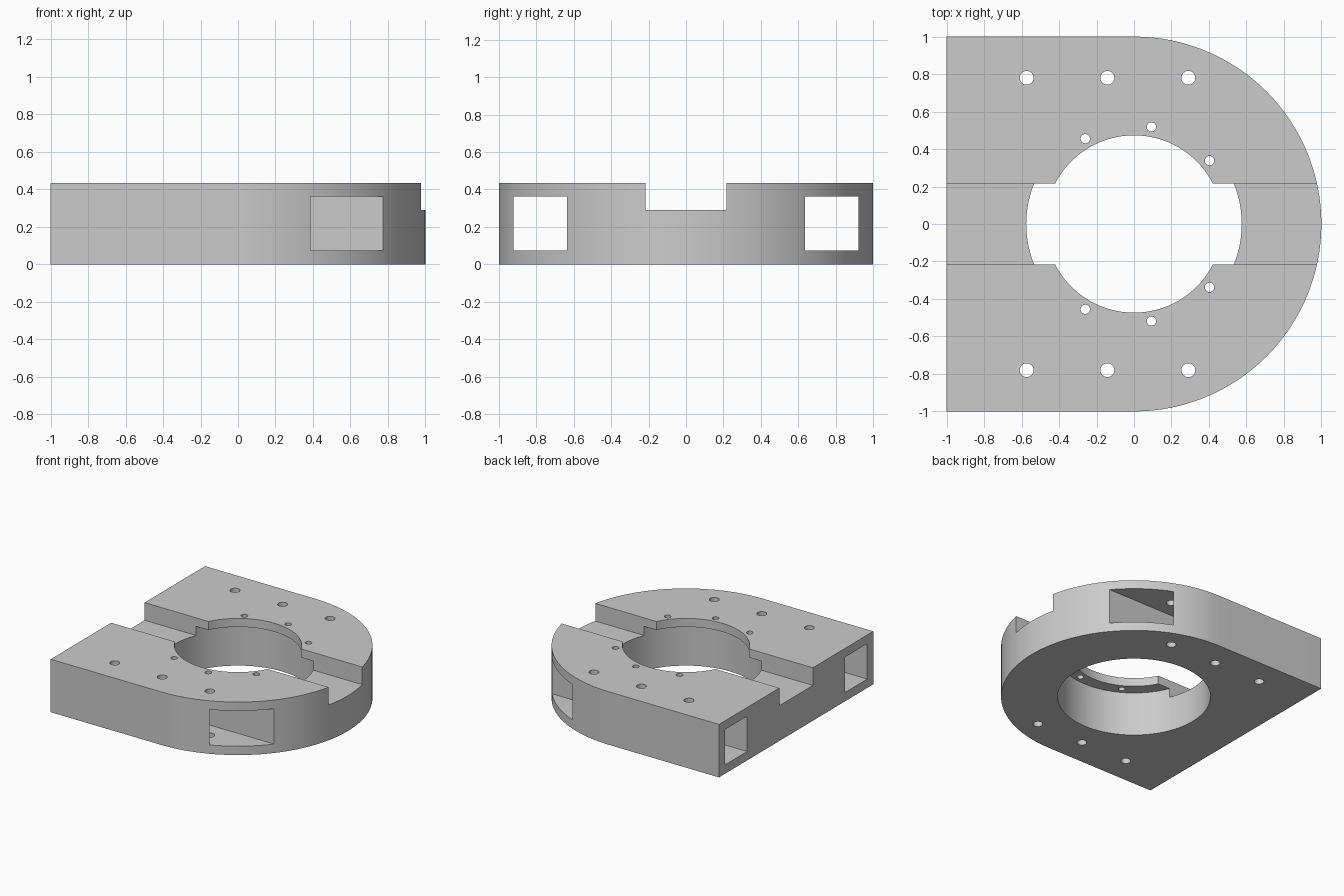
import bpy, bmesh, math

if "Cube" in bpy.data.objects:
    bpy.data.objects.remove(bpy.data.objects["Cube"])

HEIGHT, LEDGE, SLOT_FLOOR = 0.435, 0.365, 0.29

grey = bpy.data.materials.new("plain grey")
grey.use_nodes = True
grey.diffuse_color = (0.6, 0.6, 0.6, 1)
grey.node_tree.nodes["Principled BSDF"].inputs["Base Color"].default_value = (0.6, 0.6, 0.6, 1)


def prism(name, outline, z0, z1):
    """Extrude a counter-clockwise outline from z0 to z1."""
    bm = bmesh.new()
    face = bm.faces.new([bm.verts.new((x, y, z0)) for x, y in outline])
    top = bmesh.ops.extrude_face_region(bm, geom=[face])["geom"]
    bmesh.ops.translate(bm, vec=(0, 0, z1 - z0),
                        verts=[v for v in top if isinstance(v, bmesh.types.BMVert)])
    bmesh.ops.recalc_face_normals(bm, faces=bm.faces)
    mesh = bpy.data.meshes.new(name)
    bm.to_mesh(mesh)
    bm.free()
    obj = bpy.data.objects.new(name, mesh)
    bpy.context.collection.objects.link(obj)
    mesh.materials.append(grey)
    return obj


def arc(radius, start, end, steps, cx=0, cy=0):
    angles = [start + (end - start) * i / steps for i in range(steps + 1)]
    return [(cx + radius * math.cos(a), cy + radius * math.sin(a)) for a in angles]


def box(x0, x1, y0, y1):
    return [(x0, y0), (x1, y0), (x1, y1), (x0, y1)]


def cut(outline, z0, z1):
    """Subtract a prism from the body and discard the cutter."""
    cutter = prism("cutter", outline, z0, z1)
    cutter.hide_render = True
    mod = body.modifiers.new("cut", "BOOLEAN")
    mod.operation, mod.solver, mod.object = "DIFFERENCE", "EXACT", cutter
    bpy.context.view_layer.objects.active = body
    bpy.ops.object.modifier_apply(modifier=mod.name)
    bpy.data.objects.remove(cutter)


def circle(radius, steps, cx=0, cy=0):
    return arc(radius, 0, math.tau, steps, cx, cy)[:-1]


# D-shaped body: square end at -x, round end at +x
body = prism("mounting_block", [(-1, 1), (-1, -1)] + arc(1, -math.pi / 2, math.pi / 2, 64), 0, HEIGHT)

# Stepped bore: wide below, narrow through the lip
cut(circle(0.575, 96), -0.1, LEDGE)
cut(circle(0.473, 96), 0.1, HEIGHT + 0.1)

# Cross slot along the top
cut(box(-1.2, 1.2, -0.217, 0.217), SLOT_FLOOR, HEIGHT + 0.1)

for side in (-1, 1):
    # Square channel running the full length
    y0, y1 = sorted((side * 0.635, side * 0.922))
    cut(box(-1.2, 1.2, y0, y1), 0.073, LEDGE - 0.002)
    # Bolt holes through the whole block
    for x in (-0.573, -0.142, 0.29):
        cut(circle(0.037, 24, x, side * 0.78), -0.1, HEIGHT + 0.1)
    # Small screw holes through the lip
    for x, y in ((-0.26, 0.455), (0.093, 0.518), (0.403, 0.338)):
        cut(circle(0.025, 24, x, side * y), SLOT_FLOOR, HEIGHT + 0.1)

# Smooth curved walls with sharp edges
bpy.ops.object.select_all(action="DESELECT")
body.select_set(True)
bpy.context.view_layer.objects.active = body
bpy.ops.object.shade_smooth_by_angle(angle=math.radians(30))
